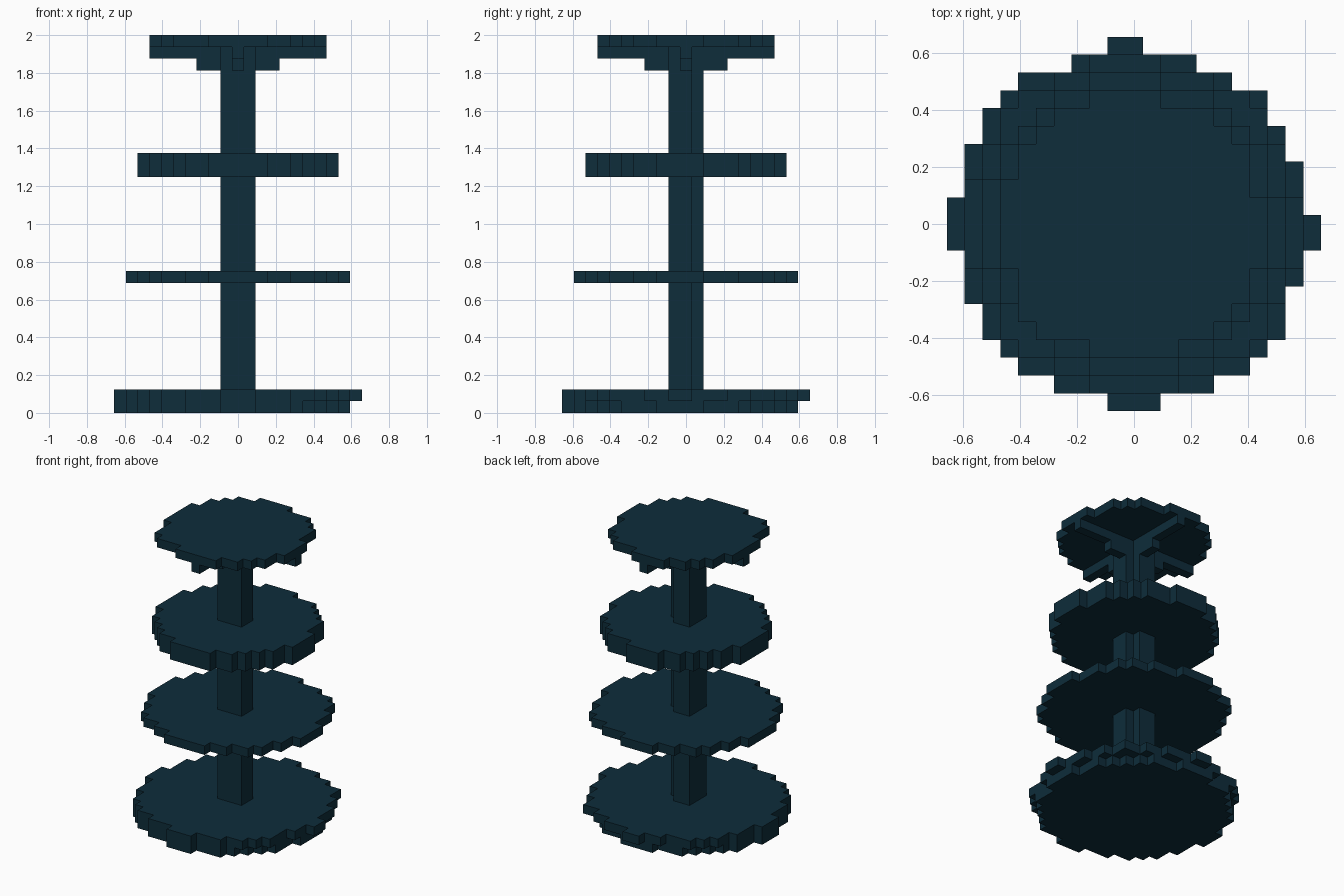
import bpy, bmesh

# Clear the default cube
cube = bpy.data.objects.get("Cube")
if cube:
    bpy.data.objects.remove(cube, do_unlink=True)

U = 2 / 32  # size of one block

teal = bpy.data.materials.new("dark_teal")
colour = (0.0044, 0.026, 0.043, 1)
teal.diffuse_color = colour
teal.use_nodes = True
bsdf = teal.node_tree.nodes["Principled BSDF"]
bsdf.inputs["Base Color"].default_value = colour
bsdf.inputs["Roughness"].default_value = 0.9


def disc(r2, cx=0.0, cy=0.0, drop=()):
    """Blocks whose centres lie inside a circle, less a few on the rim."""
    span = range(-11, 12)
    return {(x, y) for x in span for y in span
            if (x - cx) ** 2 + (y - cy) ** 2 <= r2} - set(drop)


def slab(name, cells, z0, z1):
    """Extrude a set of grid cells from block level z0 to z1."""
    bm = bmesh.new()
    for x, y in sorted(cells):
        corners = [(-.5, -.5), (.5, -.5), (.5, .5), (-.5, .5)]
        bm.faces.new([bm.verts.new(((x + a) * U, (y + b) * U, z0 * U))
                      for a, b in corners])
    bmesh.ops.remove_doubles(bm, verts=bm.verts, dist=U / 50)
    top = bmesh.ops.extrude_face_region(bm, geom=bm.faces[:], use_keep_orig=True)
    verts = [v for v in top["geom"] if isinstance(v, bmesh.types.BMVert)]
    bmesh.ops.translate(bm, verts=verts, vec=(0, 0, (z1 - z0) * U))
    bmesh.ops.recalc_face_normals(bm, faces=bm.faces)
    # Merge coplanar cells into clean flat faces
    bmesh.ops.dissolve_limit(bm, angle_limit=0.01, verts=bm.verts, edges=bm.edges)
    mesh = bpy.data.meshes.new(name)
    bm.to_mesh(mesh)
    bm.free()
    mesh.materials.append(teal)
    obj = bpy.data.objects.new(name, mesh)
    bpy.context.collection.objects.link(obj)
    return obj


# Two-layer base, the lower layer slightly offset and smaller
base = disc(101, drop=[(10, 1), (1, 10), (8, 6), (6, 8),
                       (9, 4), (4, 9), (-4, 9), (9, -4)])
slab("base_foot", base & disc(95, -0.5, -0.5), 0, 1)
slab("base_tier", base, 1, 2)

# Round shelves
slab("lower_shelf", disc(85, drop=[(9, 2), (2, 9)]), 11, 12)
slab("upper_shelf", disc(68, drop=[(8, 2), (2, 8)]), 20, 22)
slab("top_shelf", disc(53, drop=[(7, 2), (2, 7)]) | {(-6, -5), (-5, -6)}, 31, 32)

# Square post with one corner notched out
square = {(x, y) for x in (-1, 0, 1) for y in (-1, 0, 1)}
slab("post", square - {(1, 1)}, 2, 31)

# Crossed support arms under the top, stepped in towards the post
for name, reach, level in (("long_arm", 7, 30), ("short_arm", 3, 29)):
    for side, (dx, dy) in {"left": (1, 0), "right": (-1, 0),
                           "back": (0, 1), "front": (0, -1)}.items():
        cells = {(dx * i, dy * i) for i in range(2, reach + 1)}
        slab(f"{side}_{name}", cells, level, level + 1)
